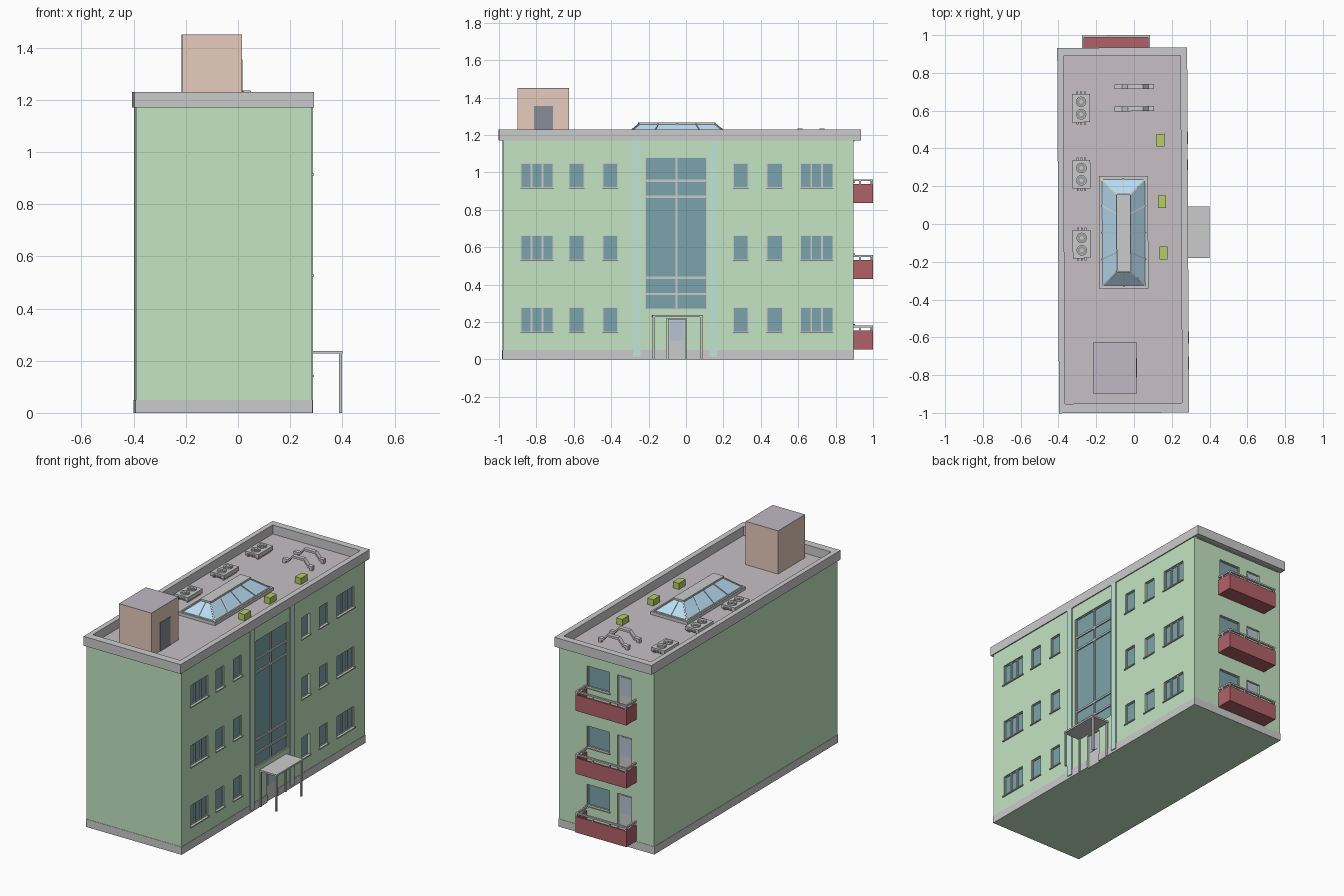
import bpy, bmesh
from math import pi
from mathutils import Vector, Matrix

if "Cube" in bpy.data.objects:
    bpy.data.objects.remove(bpy.data.objects["Cube"])

XF, YB, ROOF = 0.279, 0.895, 1.17     # entrance wall, balcony wall, roof level
GREEN, TEAL = (.55, .78, .54), (.53, .79, .67)
GLASS, DARK = (.20, .37, .41), (.25, .27, .33)
RED, SKY = (.44, .12, .14), (.48, .72, .90)
TILT = Matrix.Rotation(0.005, 4, 'Z')


class Part:
    """Collects simple solids into one named object."""
    def __init__(self, name, color=None):
        self.name, self.color, self.bm = name, color, bmesh.new()

    def box(self, x0, x1, y0, y1, z0, z1):
        m = Matrix.Translation(((x0+x1)/2, (y0+y1)/2, (z0+z1)/2)) @ Matrix.Diagonal((x1-x0, y1-y0, z1-z0, 1))
        bmesh.ops.create_cube(self.bm, size=1, matrix=m)

    def wall(self, side, u0, u1, z0, z1, d0, d1):
        # box on a facade, d measured outward from the wall
        if side == 'R':
            self.box(XF+d0, XF+d1, u0, u1, z0, z1)
        else:
            self.box(u0, u1, YB+d0, YB+d1, z0, z1)

    def bar(self, p, q, w):
        p, q = Vector(p), Vector(q)
        rot = (q-p).to_track_quat('Z', 'Y').to_matrix().to_4x4()
        m = Matrix.Translation((p+q)/2) @ rot @ Matrix.Diagonal((w, w, (q-p).length, 1))
        bmesh.ops.create_cube(self.bm, size=1, matrix=m)

    def disc(self, x, y, z0, z1, r, n=16):
        bmesh.ops.create_cone(self.bm, cap_ends=True, segments=n, radius1=r, radius2=r, depth=z1-z0,
                              matrix=Matrix.Translation((x, y, (z0+z1)/2)))

    def poly(self, pts):
        return self.bm.faces.new([self.bm.verts.new(p) for p in pts])

    def done(self):
        bmesh.ops.recalc_face_normals(self.bm, faces=self.bm.faces)
        me = bpy.data.meshes.new(self.name)
        self.bm.to_mesh(me)
        ob = bpy.data.objects.new(self.name, me)
        bpy.context.collection.objects.link(ob)
        if self.color:
            mat = bpy.data.materials.new(self.name)
            mat.diffuse_color = (*self.color, 1)
            mat.use_nodes = True
            mat.node_tree.nodes["Principled BSDF"].inputs["Base Color"].default_value = mat.diffuse_color
            me.materials.append(mat)
        ob.matrix_world = TILT
        return ob


body, cut = Part('walls', GREEN), Part('opening_cutter')
panes, frames, sills = Part('window_glass', GLASS), Part('window_frames'), Part('window_sills')
body.box(-.395, XF, -.98, YB, 0, ROOF)


def frame(side, u0, u1, z0, z1, w, d0, d1):
    frames.wall(side, u0, u0+w, z0, z1, d0, d1)
    frames.wall(side, u1-w, u1, z0, z1, d0, d1)
    frames.wall(side, u0+w, u1-w, z0, z0+w, d0, d1)
    frames.wall(side, u0+w, u1-w, z1-w, z1, d0, d1)


def window(side, u0, u1, z0, z1, mullions=()):
    cut.wall(side, u0, u1, z0, z1, -.02, .05)
    panes.wall(side, u0, u1, z0, z1, -.021, -.014)
    frame(side, u0, u1, z0, z1, .004, -.016, -.008)
    for u in mullions:
        frames.wall(side, u-.005, u+.005, z0, z1, -.016, -.006)


# entrance facade windows
for z in (.145, .53, .917):
    for u0, u1 in ((-.885, -.71), (-.627, -.545), (-.447, -.365), (.25, .332), (.43, .515), (.61, .785)):
        w = u1-u0
        window('R', u0, u1, z, z+.133, (u0+w/3, u0+2*w/3) if w > .1 else ())
        sills.wall('R', u0-.007, u1+.007, z-.007, z, -.015, .008)

# tall central glazing
window('R', -.22, .11, .268, 1.08, (-.052,))
for z in (.35, .437, .87, .955):
    frames.wall('R', -.22, .11, z-.006, z+.006, -.016, -.006)

# entrance door
cut.wall('R', -.105, .002, -.1, .22, -.02, .05)
door = Part('entrance_door')
door.wall('R', -.098, -.005, 0, .215, -.021, -.008)
door.done()
door_glass = Part('door_glass', (.45, .56, .66))
door_glass.wall('R', -.088, -.015, .10, .205, -.01, -.006)

# balcony windows, doors, trays and rails
balcony, rail = Part('balconies', RED), Part('balcony_rails')
for z, zt in ((.053, .325), (.43, .70), (.835, 1.085)):
    window('B', -.077, .08, zt-.135, zt)
    sills.wall('B', -.084, .087, zt-.142, zt-.135, -.015, .008)
    cut.wall('B', -.235, -.135, z+.02, zt, -.02, .05)
    frames.wall('B', -.235, -.135, z+.02, zt, -.021, -.014)
    door_glass.wall('B', -.222, -.148, zt-.13, zt-.012, -.016, -.011)
    t = z+.102
    balcony.box(-.27, .09, YB, 1, z, z+.015)
    balcony.box(-.27, .09, .99, 1, z+.015, t)
    balcony.box(-.27, -.26, YB, .99, z+.015, t)
    balcony.box(.08, .09, YB, .99, z+.015, t)
    r = t+.024
    rail.box(-.27, .09, .988, 1, r-.008, r+.002)
    for x in (-.265, .085):
        rail.box(x-.005, x+.005, YB, .988, r-.008, r+.002)
        for y in (.93, .994):
            rail.box(x-.005, x+.005, y-.005, y+.005, t, r-.008)
    for x in (-.15, -.03):
        rail.box(x-.005, x+.005, .989, .999, t, r-.008)

# carve the openings
walls, cutter = body.done(), cut.done()
cutter.hide_render = True
mod = walls.modifiers.new('openings', 'BOOLEAN')
mod.operation, mod.solver, mod.object = 'DIFFERENCE', 'EXACT', cutter
bpy.context.view_layer.objects.active = walls
bpy.ops.object.modifier_apply(modifier=mod.name)
bpy.data.objects.remove(cutter)
for p in (panes, frames, sills, door_glass, balcony, rail):
    p.done()

# grey plinth, open at the door
plinth = Part('plinth')
plinth.box(-.397, XF+.002, -.982, -.979, 0, .05)
plinth.box(-.397, XF+.002, YB-.001, YB+.002, 0, .05)
plinth.box(-.397, -.394, -.979, YB-.001, 0, .05)
for a, b in ((-.979, -.105), (.002, YB-.001)):
    plinth.box(XF-.001, XF+.002, a, b, 0, .05)
plinth.done()

# pilasters
pil = Part('pilasters', TEAL)
for y in (-.265, .145):
    pil.box(XF-.005, XF+.008, y-.02, y+.02, .015, ROOF)
pil.done()

# entrance canopy
canopy = Part('entrance_canopy')
canopy.box(XF, .40, -.182, .09, .227, .238)
for y in (-.174, .08):
    canopy.box(.387, .398, y-.006, y+.006, 0, .227)
    canopy.box(XF, XF+.008, y-.006, y+.006, 0, .227)
canopy.done()

# roof deck and parapet
deck = Part('roof_deck', (.57, .53, .56))
deck.box(-.38, .26, -.96, .90, ROOF-.005, ROOF+.002)
deck.done()
par = Part('parapet')
par.box(-.402, .286, -1, -.95, ROOF, 1.23)
par.box(-.402, .286, .89, .934, ROOF, 1.23)
par.box(-.402, -.37, -.95, .89, ROOF, 1.23)
par.box(.25, .286, -.95, .89, ROOF, 1.23)
par.done()

# stair house
house = Part('stair_house', (.80, .60, .51))
house.box(-.22, .01, -.90, -.625, ROOF, 1.447)
house.done()
top = Part('stair_house_roof', (.52, .48, .56))
top.box(-.22, .01, -.90, -.625, 1.447, 1.45)
top.done()
sd = Part('stair_house_door', DARK)
sd.box(.005, .013, -.812, -.71, ROOF, 1.355)
sd.done()

# skylight
base = [(-.172, -.33), (.062, -.33), (.062, .24), (-.172, .24)]
head = [(-.09, -.25), (-.02, -.25), (-.02, .155), (-.09, .155)]
lo, hi = [(*p, 1.19) for p in base], [(*p, 1.258) for p in head]
glass, bars = Part('skylight_glass', SKY), Part('skylight_frame')
for i in range(4):
    j = (i+1) % 4
    glass.poly([lo[i], lo[j], hi[j], hi[i]])
    bars.bar(lo[i], hi[i], .008)
    bars.bar(lo[i], lo[j], .008)
    n = 4 if i % 2 else 2
    for k in range(1, n):
        bars.bar(Vector(lo[i]).lerp(Vector(lo[j]), k/n), Vector(hi[i]).lerp(Vector(hi[j]), k/n), .007)
bars.box(-.185, .075, -.342, -.325, ROOF, 1.192)
bars.box(-.185, .075, .237, .254, ROOF, 1.192)
bars.box(-.185, -.168, -.325, .237, ROOF, 1.192)
bars.box(.058, .075, -.325, .237, ROOF, 1.192)
bars.box(-.092, -.018, -.255, .158, 1.256, 1.268)
glass.done()
bars.done()

# cooling units
unit, fan = Part('cooling_units'), Part('cooling_fans', (.35, .35, .36))
for y in (.615, .265, -.105):
    unit.box(-.325, -.23, y-.075, y+.075, 1.185, 1.21)
    for x in (-.31, -.245):
        unit.box(x-.006, x+.006, y-.065, y+.065, ROOF, 1.185)
    for x in (-.297, -.277, -.257):
        unit.box(x-.005, x+.005, y-.088, y+.088, 1.19, 1.2)
    for dy in (-.033, .033):
        unit.disc(-.277, y+dy, 1.21, 1.219, .028)
        fan.disc(-.277, y+dy, 1.219, 1.2205, .023)
        unit.disc(-.277, y+dy, 1.2205, 1.223, .01, 10)
unit.done()
fan.done()

# raised roof ducts
duct = Part('roof_ducts')
line = [(-.10, 1.20), (-.06, 1.20), (-.03, 1.235), (.05, 1.235), (.08, 1.20), (.11, 1.20)]
for y in (.61, .727):
    prof = line + [(x, z-.014) for x, z in reversed(line)]
    f = duct.poly([(x, y-.013, z) for x, z in prof])
    new = bmesh.ops.extrude_face_region(duct.bm, geom=[f])['geom']
    bmesh.ops.translate(duct.bm, vec=(0, .026, 0), verts=[v for v in new if isinstance(v, bmesh.types.BMVert)])
    for x in (-.09, .10):
        duct.box(x-.01, x+.01, y-.01, y+.01, ROOF, 1.186)
duct.done()

# planters
plant = Part('planters', (.46, .62, .13))
for x, y in ((.142, .443), (.148, .117), (.155, -.155)):
    plant.box(x-.021, x+.021, y-.034, y+.034, ROOF, 1.212)
plant.done()
